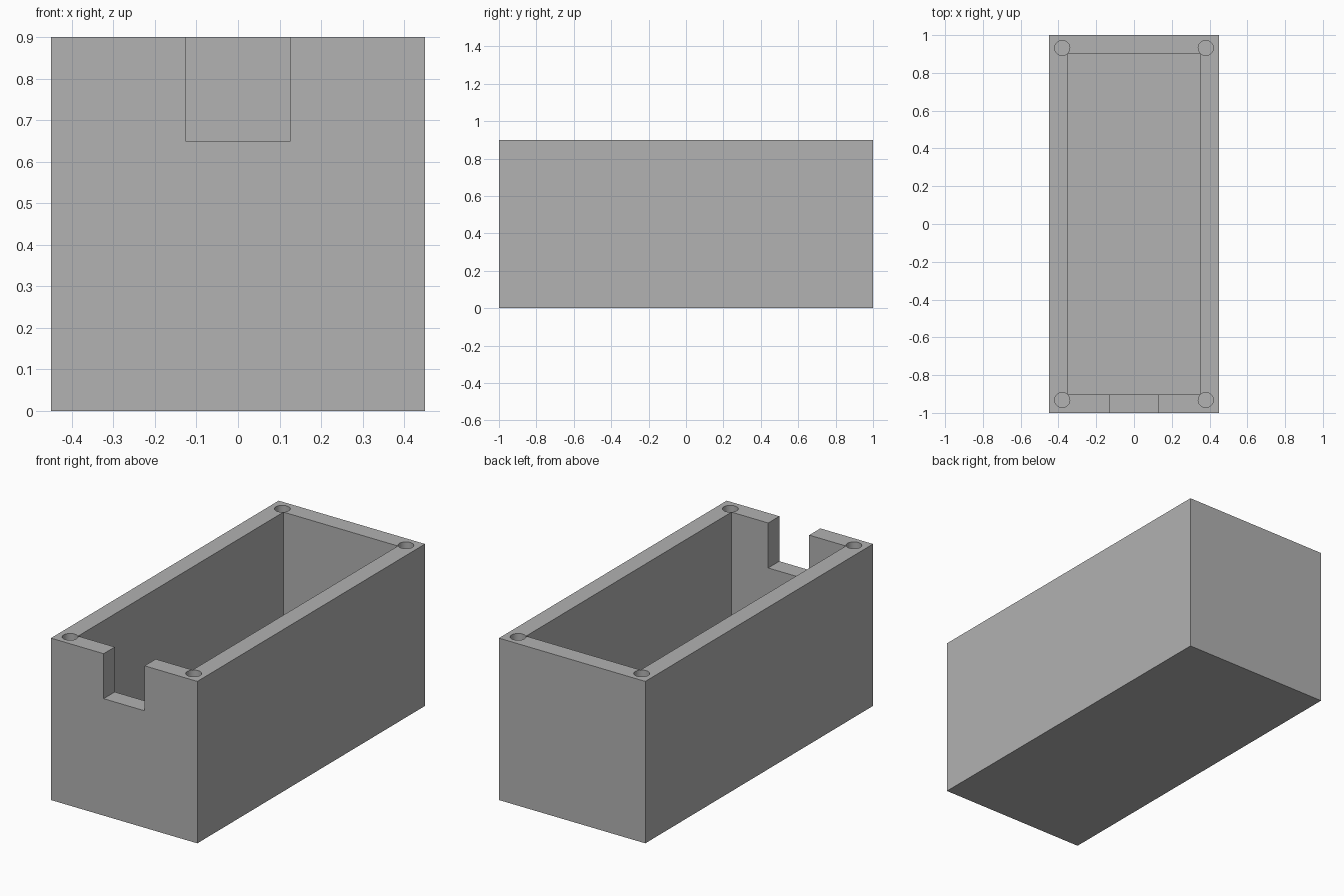
import bpy
import math

default_cube = bpy.data.objects.get("Cube")
if default_cube:
    bpy.data.objects.remove(default_cube, do_unlink=True)

HALF_X, HALF_Y, HEIGHT = 0.45, 1.0, 0.9
INNER_X, INNER_Y, FLOOR = 0.352, 0.902, 0.1
NOTCH_X, NOTCH_Z = 0.126, 0.65
HOLE_X, HOLE_Y, HOLE_R, HOLE_DEPTH = 0.38, 0.932, 0.04, 0.3
OVER = 0.1  # how far cutters reach past the surface

grey = bpy.data.materials.new("plain_grey")
grey.use_nodes = True
colour = (0.445, 0.445, 0.445, 1.0)
grey.diffuse_color = colour
grey.node_tree.nodes["Principled BSDF"].inputs["Base Color"].default_value = colour


def box(name, low, high):
    """Box between two opposite corners."""
    centre = [(a + b) / 2 for a, b in zip(low, high)]
    bpy.ops.mesh.primitive_cube_add(size=1, location=centre)
    obj = bpy.context.object
    obj.name = name
    obj.scale = [b - a for a, b in zip(low, high)]
    bpy.ops.object.transform_apply(location=True, rotation=False, scale=True)
    obj.data.materials.append(grey)
    return obj


def cut(target, cutter):
    """Subtract the cutter from the target, then discard it."""
    cutter.hide_render = True
    mod = target.modifiers.new("cut", 'BOOLEAN')
    mod.operation = 'DIFFERENCE'
    mod.solver = 'EXACT'
    mod.object = cutter
    bpy.context.view_layer.objects.active = target
    bpy.ops.object.modifier_apply(modifier=mod.name)
    bpy.data.objects.remove(cutter, do_unlink=True)


# Outer block
body = box("open_box", (-HALF_X, -HALF_Y, 0), (HALF_X, HALF_Y, HEIGHT))

# Hollow interior
cut(body, box("cavity_cutter", (-INNER_X, -INNER_Y, FLOOR),
              (INNER_X, INNER_Y, HEIGHT + OVER)))

# Notch through the front wall
cut(body, box("notch_cutter", (-NOTCH_X, -HALF_Y - OVER, NOTCH_Z),
              (NOTCH_X, -INNER_Y + OVER, HEIGHT + OVER)))

# Screw holes in the four corners of the rim
for sx in (-1, 1):
    for sy in (-1, 1):
        bpy.ops.mesh.primitive_cylinder_add(
            vertices=32, radius=HOLE_R, depth=HOLE_DEPTH + OVER,
            location=(sx * HOLE_X, sy * HOLE_Y, HEIGHT + (OVER - HOLE_DEPTH) / 2))
        hole = bpy.context.object
        hole.name = "screw_hole_cutter"
        hole.data.materials.append(grey)
        cut(body, hole)

# Smooth hole walls, crisp box edges
bpy.ops.object.select_all(action='DESELECT')
body.select_set(True)
bpy.context.view_layer.objects.active = body
bpy.ops.object.shade_smooth_by_angle(angle=math.radians(30))
